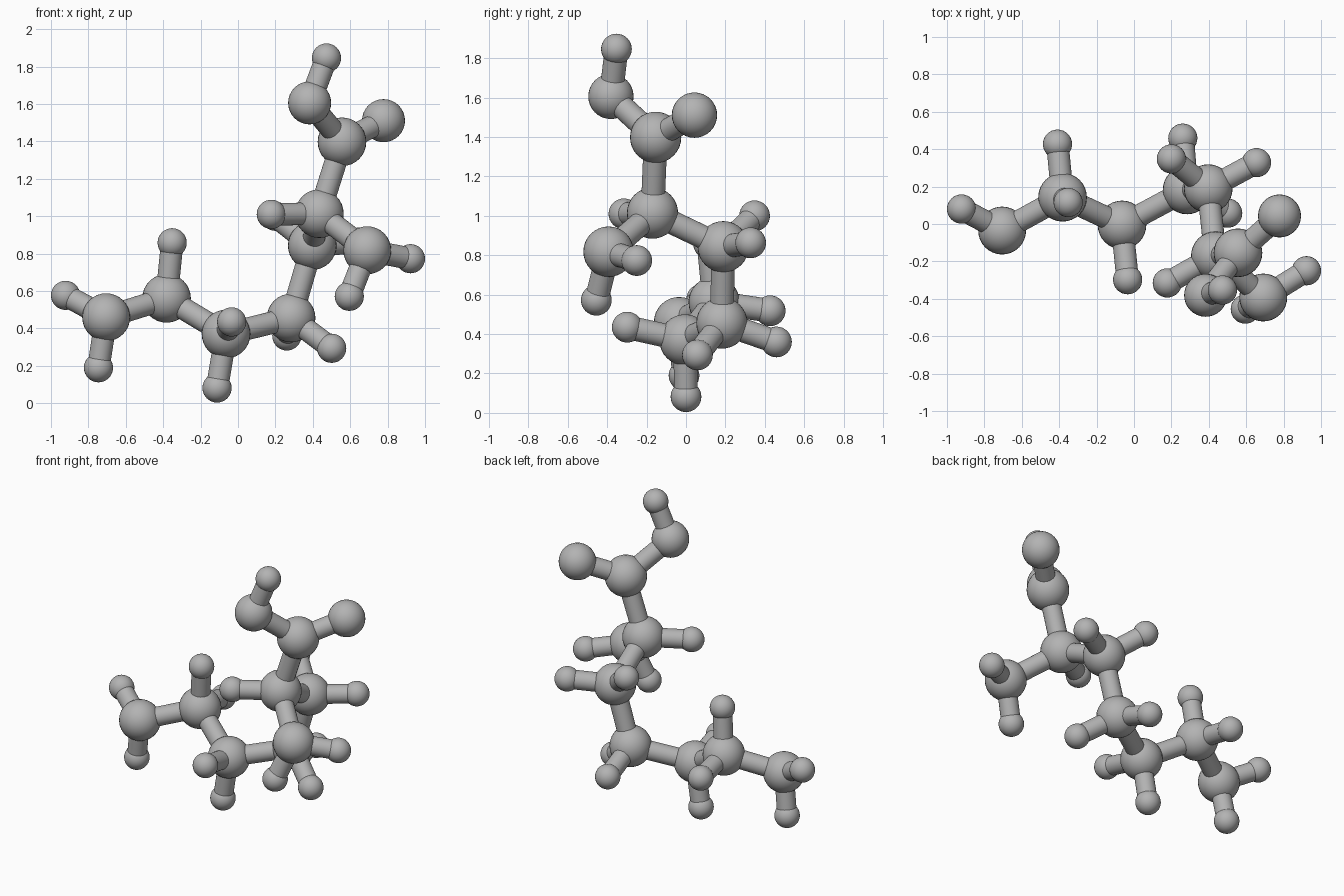
import bpy
from mathutils import Vector

cube = bpy.data.objects.get("Cube")
if cube:
    bpy.data.objects.remove(cube, do_unlink=True)

grey = bpy.data.materials.new("neutral grey")
grey.use_nodes = True
grey.diffuse_color = (0.45, 0.45, 0.45, 1)
grey.node_tree.nodes["Principled BSDF"].inputs["Base Color"].default_value = (0.45, 0.45, 0.45, 1)

RADIUS = {"carbon": 0.13, "nitrogen": 0.128, "oxygen": 0.115, "hydrogen": 0.078}
BOND_RADIUS = 0.06


def finish(name):
    ob = bpy.context.object
    ob.name = name
    ob.data.materials.append(grey)
    bpy.ops.object.shade_smooth_by_angle()


def ball(name, kind, position):
    bpy.ops.mesh.primitive_uv_sphere_add(segments=32, ring_count=16,
                                         radius=RADIUS[kind], location=position)
    finish(name)


def bond(name, start, end):
    a, b = Vector(start), Vector(end)
    bpy.ops.mesh.primitive_cylinder_add(vertices=32, radius=BOND_RADIUS,
                                        depth=(b - a).length, location=(a + b) / 2)
    bpy.context.object.rotation_euler = (b - a).to_track_quat("Z", "Y").to_euler()
    finish(name)


# Backbone atoms: name, kind, parent, position, attached hydrogen positions
atoms = [
    ("tail_nitrogen", "nitrogen", None, (-0.705, -0.035, 0.46),
     [(-0.922, 0.08, 0.577), (-0.746, -0.01, 0.19)]),
    ("chain_carbon_1", "carbon", "tail_nitrogen", (-0.382, 0.143, 0.561),
     [(-0.352, 0.115, 0.858), (-0.409, 0.427, 0.518)]),
    ("chain_carbon_2", "carbon", "chain_carbon_1", (-0.064, -0.005, 0.37),
     [(-0.112, 0.0, 0.082), (-0.034, -0.298, 0.435)]),
    ("chain_carbon_3", "carbon", "chain_carbon_2", (0.284, 0.182, 0.456),
     [(0.501, 0.058, 0.294), (0.261, 0.459, 0.36)]),
    ("chain_carbon_4", "carbon", "chain_carbon_3", (0.397, 0.189, 0.843),
     [(0.655, 0.328, 0.863), (0.2, 0.348, 1.0)]),
    ("branch_carbon", "carbon", "chain_carbon_4", (0.435, -0.17, 1.014),
     [(0.178, -0.315, 1.01)]),
    ("branch_nitrogen", "nitrogen", "branch_carbon", (0.691, -0.393, 0.818),
     [(0.922, -0.25, 0.773), (0.595, -0.455, 0.572)]),
    ("head_carbon", "carbon", "branch_carbon", (0.556, -0.154, 1.398), []),
    ("side_oxygen", "oxygen", "head_carbon", (0.778, 0.043, 1.511), []),
    ("top_oxygen", "oxygen", "head_carbon", (0.383, -0.381, 1.606),
     [(0.473, -0.353, 1.846)]),
]

# Balls and the rods that join them
positions = {}
for name, kind, parent, position, hydrogens in atoms:
    positions[name] = position
    ball(name, kind, position)
    if parent:
        bond(name + "_bond", positions[parent], position)
    for i, h in enumerate(hydrogens, 1):
        ball(f"{name}_hydrogen_{i}", "hydrogen", h)
        bond(f"{name}_hydrogen_bond_{i}", position, h)
